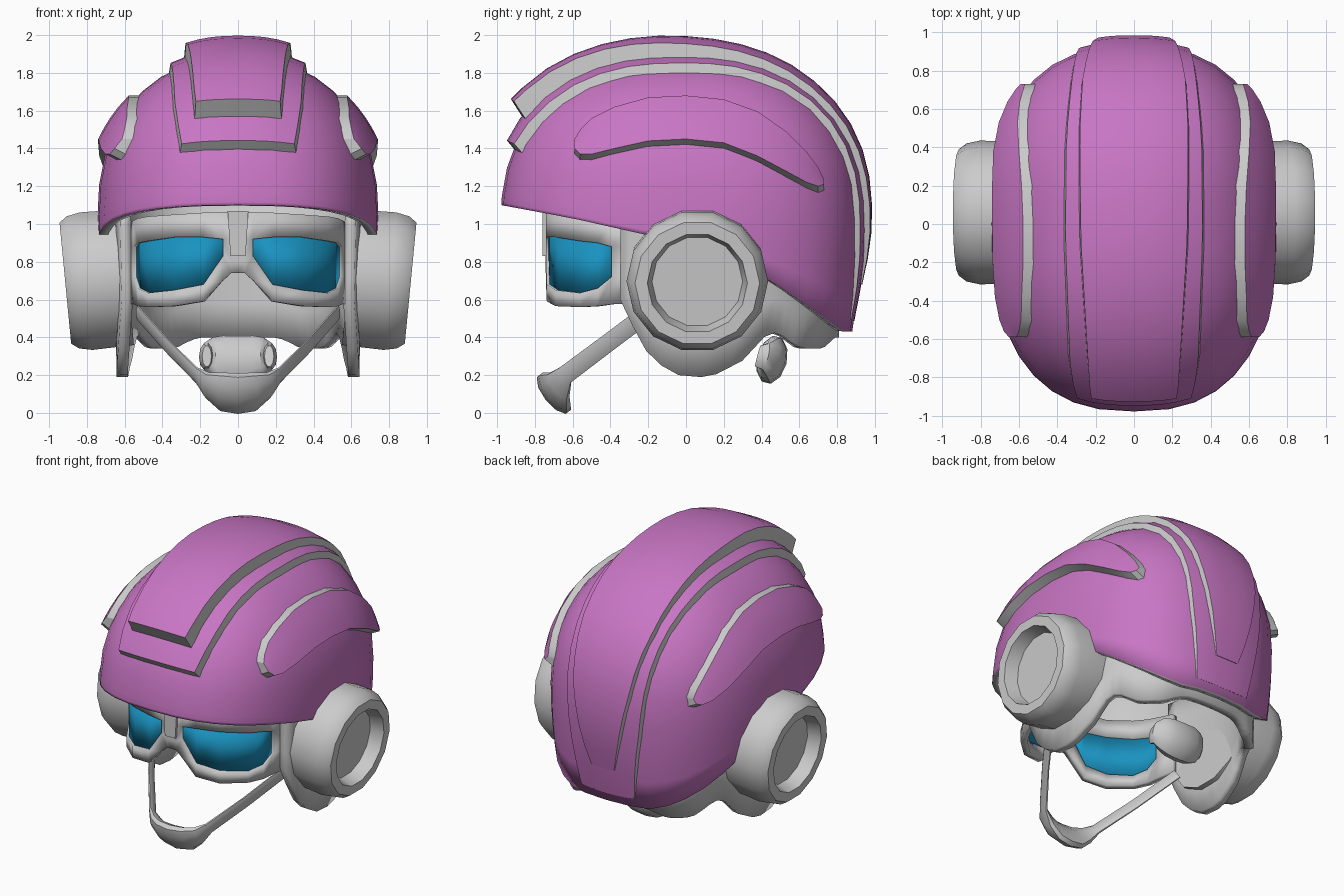
import bpy, bmesh, math
from mathutils import Vector, Matrix

if "Cube" in bpy.data.objects:
    bpy.data.objects.remove(bpy.data.objects["Cube"])

A, ZE, H, PN, VN = 0.745, 1.02, 0.86, 2.5, 2.3   # dome half width, equator, height, exponents


def material(name, color):
    m = bpy.data.materials.new(name)
    m.diffuse_color = color
    m.use_nodes = True
    m.node_tree.nodes["Principled BSDF"].inputs["Base Color"].default_value = m.diffuse_color
    return m


PURPLE = material("purple", (0.58, 0.18, 0.55, 1))
BLUE = material("blue", (0.01, 0.29, 0.53, 1))


def interp(pts, v):
    """Piecewise linear lookup; pts sorted by first value."""
    if v <= pts[0][0]:
        return pts[0][1]
    for (a, p), (b, q) in zip(pts, pts[1:]):
        if v <= b:
            return p + (q - p) * (v - a) / (b - a)
    return pts[-1][1]


def depth(y):
    return 0.98 if y < 0 else 0.93


def limit(z):
    """Plan scale of the dome at height z."""
    if z < ZE:
        return 1 - 0.05 * ((ZE - z) / 0.57) ** 2
    return max(0, 1 - ((z - ZE) / H) ** VN) ** (1 / VN)


def plan(t, s):
    c, n = math.cos(t), math.sin(t)
    return (math.copysign(abs(c) ** (2 / PN), c) * A * s,
            math.copysign(abs(n) ** (2 / PN), n) * depth(n) * s)


def dome_x(y, z):
    return A * max(0, limit(z) ** PN - (abs(y) / depth(y)) ** PN) ** (1 / PN)


def dome_ray(x, psi, off):
    """Point on the dome in the slice x, at angle psi from the back, raised by off."""
    c, s = math.cos(psi), math.sin(psi)
    lo, hi = 0.0, 1.4
    for _ in range(30):
        r = (lo + hi) / 2
        y, z = r * c, 1 + r * s
        p = ((abs(x) / A) ** PN + (abs(y) / depth(y)) ** PN) ** (1 / PN)
        lo, hi = (r, hi) if p < limit(z) else (lo, r)
    return (x, (lo + off) * c, 1 + (lo + off) * s)


def make(name, verts, faces, mats=(), idx=None, mirror=False, solid=None, angle=30):
    me = bpy.data.meshes.new(name)
    me.from_pydata([tuple(v) for v in verts], [], faces)
    for m in mats:
        me.materials.append(m)
    if idx:
        me.polygons.foreach_set("material_index", idx)
    bm = bmesh.new()
    bm.from_mesh(me)
    bmesh.ops.remove_doubles(bm, verts=bm.verts, dist=1e-4)
    bmesh.ops.recalc_face_normals(bm, faces=bm.faces)
    bm.to_mesh(me)
    bm.free()
    ob = bpy.data.objects.new(name, me)
    bpy.context.collection.objects.link(ob)
    bpy.ops.object.select_all(action='DESELECT')
    ob.select_set(True)
    bpy.context.view_layer.objects.active = ob
    bpy.ops.object.shade_smooth_by_angle(angle=math.radians(angle))
    if mirror:
        ob.modifiers.new("mirror", 'MIRROR')
    if solid:
        s = ob.modifiers.new("thickness", 'SOLIDIFY')
        s.thickness, s.offset = solid
        if len(mats) > 1:
            s.material_offset = s.material_offset_rim = 1
    return ob


def grid_faces(rows, cols, wrap=False):
    return [(i * cols + j, i * cols + (j + 1) % cols, (i + 1) * cols + (j + 1) % cols, (i + 1) * cols + j)
            for i in range(rows - 1) for j in range(cols if wrap else cols - 1)]


def raised(name, outer, inner, mirror=False):
    """Purple raised patch with grey side walls running down to the inner grid's border."""
    R, C = len(outer), len(outer[0])
    faces = grid_faces(R, C)
    top = len(faces)
    ring = ([(0, j) for j in range(C)] + [(i, C - 1) for i in range(1, R)]
            + [(R - 1, j) for j in range(C - 2, -1, -1)] + [(i, 0) for i in range(R - 2, 0, -1)])
    verts = [p for r in outer for p in r] + [inner[i][j] for i, j in ring]
    n = len(ring)
    for k, (i, j) in enumerate(ring):
        i2, j2 = ring[(k + 1) % n]
        faces.append((i * C + j, i2 * C + j2, R * C + (k + 1) % n, R * C + k))
    make(name, verts, faces, (PURPLE, None), [0] * top + [1] * n, mirror)


# Helmet shell
RIM = [(-.98, 1.1), (-.6, 1.03), (-.2, .94), (.1, .88), (.44, .71), (.88, .43)]
SEG, cols = 36, []
for k in range(SEG):
    t = 2 * math.pi * k / SEG
    zr = interp(RIM, plan(t, 1)[1])
    z1 = max(ZE, zr + .05)
    p0 = math.asin(((z1 - ZE) / H) ** (VN / 2))
    zs = [zr + (z1 - zr) * f for f in (0, .33, .67)]
    zs += [ZE + H * math.sin(p0 + (math.pi / 2 - p0) * i / 9) ** (2 / VN) for i in range(10)]
    cols.append([(*plan(t, limit(z)), z) for z in zs])
verts = [cols[k][i] for i in range(13) for k in range(SEG)]
make("shell", verts, grid_faces(13, SEG, True), (PURPLE, None), solid=(.05, -1))


# Two stacked ridges over the crown (tables run from back angle to front angle)
def ridge(name, a0, a1, width, height, slant):
    outer, inner = [], []
    for i in range(21):
        d = a0 + (a1 - a0) * i / 20
        w, h = interp(width, d), interp(height, d)
        top = d - (slant if i == 20 else 0)
        outer.append([dome_ray((w - .012) * f / 4, math.radians(top), h) for f in range(-4, 5)])
        inner.append([dome_ray(w * f / 4, math.radians(d), -.02) for f in range(-4, 5)])
    raised(name, outer, inner)


ridge("lower_ridge", -30, 157, [(-30, .22), (0, .29), (60, .365), (95, .37), (140, .345), (157, .31)],
      [(-30, .002), (-15, .02), (20, .03), (80, .045), (157, .05)], 2)
ridge("upper_ridge", -19, 148.5, [(-19, .1), (-8, .15), (15, .23), (40, .28), (60, .295), (95, .29), (148, .235)],
      [(-19, .02), (-5, .052), (20, .062), (46, .07), (68, .092), (95, .12), (148, .15)], 4)

# Raised side pads: y, lower z, upper z
PAD = [(-.59, 1.4, 1.45), (-.56, 1.37, 1.5), (-.5, 1.37, 1.56), (-.38, 1.4, 1.62), (-.2, 1.44, 1.67),
       (0, 1.45, 1.68), (.2, 1.43, 1.66), (.38, 1.36, 1.595), (.53, 1.28, 1.49), (.64, 1.22, 1.38),
       (.7, 1.2, 1.30), (.73, 1.21, 1.24)]
outer, inner = [], []
for y, lo, hi in PAD:
    zs = [lo + (hi - lo) * j / 4 for j in range(5)]
    outer.append([(dome_x(y, z) + .065 - .004 * j, y, z) for j, z in enumerate(zs)])
    inner.append([(dome_x(y, z) - .015, y, z - (.04 if j == 0 else 0)) for j, z in enumerate(zs)])
raised("side_pad", outer, inner, True)

# Inner liner with ear flaps
FLAP = [(-.34, .6), (-.26, .42), (-.18, .28), (-.02, .19), (.13, .19), (.3, .28), (.4, .4),
        (.47, .43), (.6, .34), (.7, .34), (.76, .4)]
t0, N, cols = -.34, 48, []
for k in range(N + 1):
    x, y = plan(t0 + (math.pi - 2 * t0) * k / N, .84)
    lo = interp(FLAP, y)
    cols.append([(x * (.98 + .02 * j / 4), y, lo + (1.12 - lo) * j / 4) for j in range(5)])
make("liner", [p for c in cols for p in c], grid_faces(N + 1, 5), solid=(.06, 0))

# Ear cups
SIDES = 14
PROFILE = [(-.14, .37), (.08, .375), (.15, .36), (.19, .33), (.19, .265), (.10, .24)]
tilt = Matrix.Rotation(math.radians(5.5), 3, 'Y')
verts = [tilt @ Vector((u, r * math.cos(2 * math.pi * k / SIDES), r * math.sin(2 * math.pi * k / SIDES)))
         + Vector((.725, .06, .705)) for u, r in PROFILE for k in range(SIDES)]
faces = grid_faces(len(PROFILE), SIDES, True)
faces += [tuple(range(5 * SIDES, 6 * SIDES)), tuple(range(SIDES))]
make("ear_cup", verts, faces, mirror=True)

# Goggles: x, y, frame bottom, lens bottom, lens top, frame top
GOG = [(0, -.72, .74, .8, .92, 1.06), (.035, -.72, .74, .8, .92, 1.06), (.08, -.72, .70, .83, .92, 1.06),
       (.18, -.715, .59, .68, .93, 1.06), (.33, -.67, .565, .65, .93, 1.05), (.46, -.55, .56, .635, .91, 1.04),
       (.51, -.46, .565, .66, .90, 1.03), (.53, -.39, .575, .72, .88, 1.02), (.56, -.26, .58, .72, .88, 1.0)]
verts = [(g[0], g[1], z) for g in GOG for z in g[2:]]
allf = grid_faces(len(GOG), 4)
hole = [i * 3 + 1 for i in range(2, 7)]
make("goggle_frame", verts, [f for i, f in enumerate(allf) if i not in hole], mirror=True, solid=(.045, 0), angle=20)
make("goggle_lens", verts, [allf[i] for i in hole], (BLUE,), mirror=True, solid=(.015, 0), angle=20)

# Centre bracket on the goggles
verts = [(x, y, z) for z, w in ((.83, .04), (1.07, .055)) for x, y in ((-w, -.70), (w, -.70), (w, -.76), (-w, -.76))]
make("goggle_bracket", verts, grid_faces(2, 4, True) + [(0, 1, 2, 3), (4, 5, 6, 7)])


# Chin strap and nape pad: half path of x, y, z, half width, half thickness
def strap(name, half, wide):
    path = half + [(-p[0], *p[1:]) for p in reversed(half[:-1])]
    W, n, verts = Vector(wide).normalized(), 10, []
    for i, p in enumerate(path):
        tan = Vector(path[min(i + 1, len(path) - 1)][:3]) - Vector(path[max(i - 1, 0)][:3])
        T = tan.cross(W).normalized()
        for k in range(n):
            a = 2 * math.pi * (k + .5) / n
            verts.append(Vector(p[:3]) + W * p[3] * math.cos(a) + T * p[4] * math.sin(a))
    last = (len(path) - 1) * n
    make(name, verts, grid_faces(len(path), n, True) + [tuple(range(n)), tuple(range(last, last + n))], angle=40)


strap("chin_strap", [(.53, -.2, .53, .05, .012), (.37, -.44, .35, .05, .012), (.22, -.64, .2, .052, .016),
                     (.16, -.675, .145, .085, .04), (.09, -.695, .112, .125, .05), (0, -.70, .102, .13, .055)],
      (0, .62, -.78))
strap("nape_pad", [(.165, .38, .3, .06, .025), (.17, .42, .3, .075, .04), (.14, .44, .295, .11, .06),
                   (.08, .452, .285, .128, .075), (0, .455, .28, .13, .08)], (0, .25, .97))
